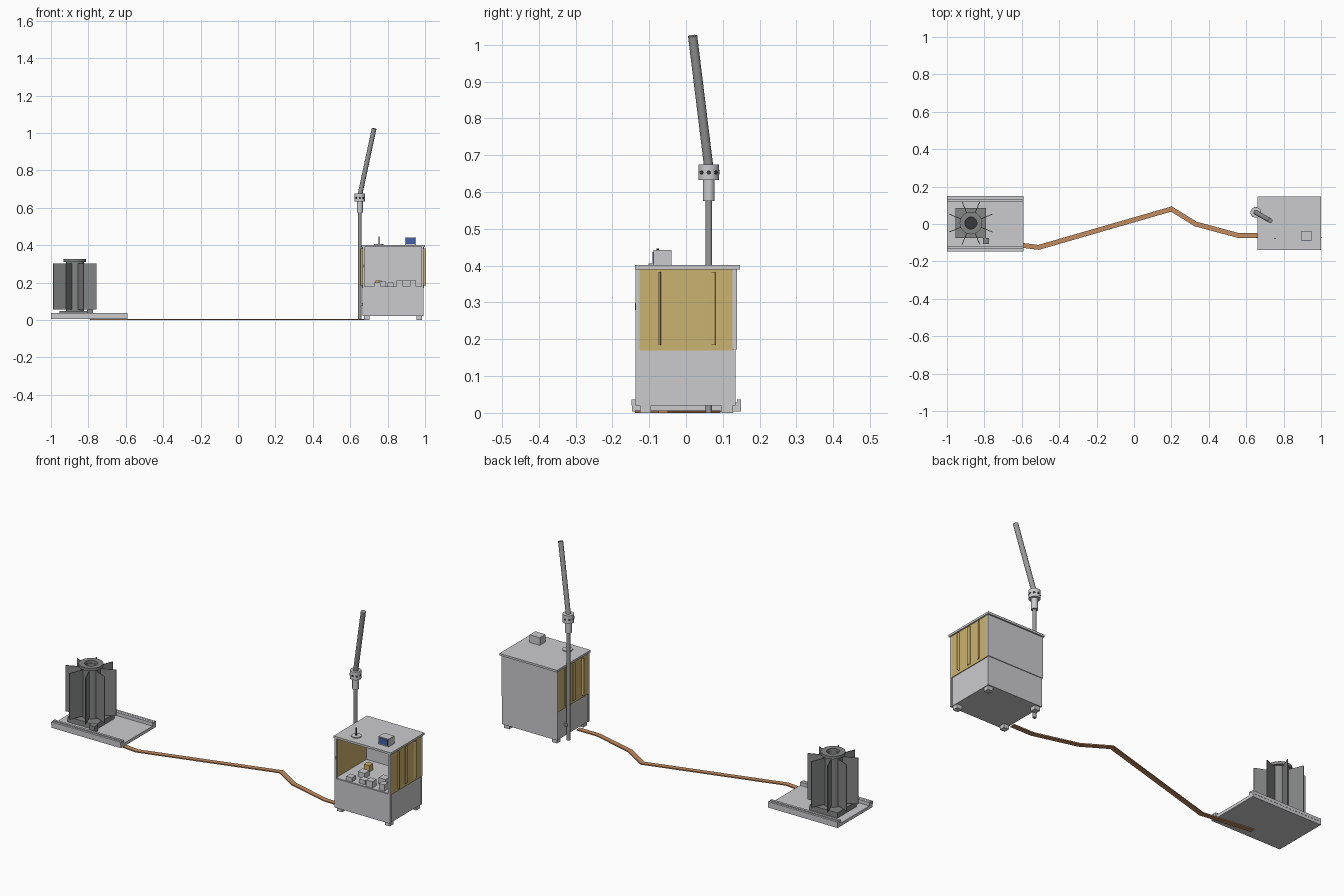
import bpy, bmesh, math
from mathutils import Vector

cube = bpy.data.objects.get("Cube")
if cube:
    bpy.data.objects.remove(cube, do_unlink=True)


def material(name, *rgb):
    m = bpy.data.materials.new(name)
    m.use_nodes = True
    m.diffuse_color = (*rgb, 1)
    m.node_tree.nodes["Principled BSDF"].inputs["Base Color"].default_value = (*rgb, 1)
    return m


LIGHT = material("light grey", 0.6, 0.6, 0.62)
STEEL = material("steel grey", 0.32, 0.32, 0.32)
FIN = material("fin grey", 0.23, 0.235, 0.235)
DARK = material("dark grey", 0.04, 0.04, 0.045)
WOOD = material("yellow panel", 0.6, 0.45, 0.16)
COPPER = material("copper", 0.54, 0.26, 0.12)
BLUE = material("screen blue", 0.06, 0.12, 0.4)


def finish(name, bm, mat):
    bmesh.ops.recalc_face_normals(bm, faces=bm.faces)
    me = bpy.data.meshes.new(name)
    bm.to_mesh(me)
    bm.free()
    me.materials.append(mat)
    ob = bpy.data.objects.new(name, me)
    bpy.context.collection.objects.link(ob)
    return ob


def box(name, x, y, z, mat, turn=0):
    """Box from (low, high) ranges, turned about its own vertical axis."""
    bm = bmesh.new()
    bmesh.ops.create_cube(bm, size=1)
    ob = finish(name, bm, mat)
    ob.location = [(r[0] + r[1]) / 2 for r in (x, y, z)]
    ob.scale = [r[1] - r[0] for r in (x, y, z)]
    ob.rotation_euler.z = turn
    return ob


def mid(c, half):
    return (c - half, c + half)


def smooth(ob):
    bpy.ops.object.select_all(action="DESELECT")
    ob.select_set(True)
    bpy.context.view_layer.objects.active = ob
    bpy.ops.object.shade_smooth_by_angle()


def rod(name, a, b, r, mat, sides=24):
    a, b = Vector(a), Vector(b)
    bm = bmesh.new()
    bmesh.ops.create_cone(bm, cap_ends=True, segments=sides, radius1=r, radius2=r,
                          depth=(b - a).length)
    ob = finish(name, bm, mat)
    ob.location = (a + b) / 2
    ob.rotation_euler = (b - a).to_track_quat("Z", "Y").to_euler()
    smooth(ob)
    return ob


def lathe(name, profile, centre, mat, sides=32):
    """Closed ring profile of (radius, z) points spun about a vertical axis."""
    bm = bmesh.new()
    vs = [bm.verts.new((r, 0, z)) for r, z in profile]
    edges = [bm.edges.new((vs[i - 1], vs[i])) for i in range(len(vs))]
    bmesh.ops.spin(bm, geom=vs + edges, cent=(0, 0, 0), axis=(0, 0, 1),
                   angle=math.tau, steps=sides)
    bmesh.ops.remove_doubles(bm, verts=bm.verts, dist=1e-5)
    ob = finish(name, bm, mat)
    ob.location = (*centre, 0)
    smooth(ob)


# Ground conductor strip with mitred bends
path = [Vector(p) for p in ((-0.79, -0.09), (-0.51, -0.125), (0.2, 0.08),
                            (0.33, 0.0), (0.56, -0.062), (0.68, -0.062))]
bm = bmesh.new()
rows = []
for i, p in enumerate(path):
    d0 = (p - path[i - 1]).normalized() if i else (path[1] - p).normalized()
    d1 = (path[i + 1] - p).normalized() if i + 1 < len(path) else d0
    t = (d0 + d1).normalized()
    n = Vector((-t.y, t.x)) * 0.013 / t.dot(d0)
    rows.append([bm.verts.new((*(p + n * s), z))
                 for s, z in ((1, 0), (-1, 0), (-1, 0.006), (1, 0.006))])
for a, b in zip(rows, rows[1:]):
    for k in range(4):
        bm.faces.new((a[k - 1], a[k], b[k], b[k - 1]))
bm.faces.new(rows[0])
bm.faces.new(rows[-1])
finish("conductor_strip", bm, COPPER)

# Base plate with stepped double rails
BX = (-1.0, -0.59)
box("base_plate", BX, (-0.146, 0.149), (0.004, 0.02), LIGHT)
for side, s in (("front", -1), ("back", 1)):
    for part, near, far, top in (("inner", 0.12, 0.133, 0.038), ("web", 0.133, 0.138, 0.028),
                                 ("outer", 0.138, 0.149, 0.036)):
        y = sorted((s * near + 0.001, s * far + 0.001))
        box(f"{side}_rail_{part}", BX, y, (0.02, top), LIGHT)

# Finned column
CX, CY = -0.872, 0.005
box("column_foot", mid(CX, 0.082), mid(CY, 0.08), (0.02, 0.048), FIN)
lathe("column_core", [(0.03, 0.048), (0.048, 0.048), (0.048, 0.31), (0.03, 0.31)], (CX, CY), FIN)
lathe("column_collar", [(0.032, 0.31), (0.06, 0.31), (0.06, 0.325), (0.032, 0.325)], (CX, CY), FIN)
rod("column_bore", (CX, CY, 0.05), (CX, CY, 0.29), 0.031, DARK)
for k in range(8):
    a = math.radians(22.5 + 45 * k)
    c, s = math.cos(a) * 0.085, math.sin(a) * 0.085
    box("cooling_fin", mid(CX + c, 0.04), mid(CY + s, 0.002), (0.055, 0.302), FIN, a)
box("junction_box", mid(-0.79, 0.016), mid(-0.09, 0.016), (0.02, 0.055), FIN)

# Cabinet shell
X0, X1 = 0.666, 0.992
box("cabinet_roof", (0.66, 1.0), (-0.138, 0.146), (0.39, 0.401), LIGHT)
box("cabinet_lower", (X0 + 0.003, X1 - 0.003), (-0.13, 0.13), (0.02, 0.172), LIGHT)
box("lower_front_panel", (X0, X1), (-0.136, -0.13), (0.02, 0.176), LIGHT)
box("lower_back_panel", (X0, X1), (0.13, 0.134), (0.02, 0.172), LIGHT)
box("cabinet_floor", (X0, X1), (-0.132, 0.132), (0.172, 0.178), LIGHT)
box("upper_back_panel", (X0 - 0.002, X1 + 0.002), (0.126, 0.138), (0.172, 0.39), LIGHT)
for name, x, out in (("right", X0, -1), ("left", X1, 1)):
    box(name + "_front_post", mid(x - out * 0.005, 0.006), (-0.137, -0.125), (0.02, 0.39), LIGHT)
    box(name + "_side_panel", mid(x - out * 0.002, 0.003), (-0.126, 0.126), (0.17, 0.39), WOOD)
    # Vertical slats on each side
    for y, turn in ((-0.07, 75), (0, 0), (0.07, -25)):
        box(name + "_slat", mid(x + out * 0.003, 0.002), mid(y, 0.01), (0.184, 0.383),
            WOOD, math.radians(turn * out))
    for y in (-0.11, 0.112):
        rx = x - out * 0.022
        box(name + "_foot", mid(rx, 0.015), mid(y, 0.015), (0.0, 0.02), LIGHT)
box("door_latch", (0.672, 0.677), (-0.139, -0.135), (0.28, 0.297), DARK)

# Instruments on the cabinet floor
for x, y, half, top, mat in ((0.745, -0.11, 0.017, 0.2, LIGHT), (0.77, -0.04, 0.02, 0.206, LIGHT),
                             (0.865, -0.11, 0.018, 0.212, LIGHT), (0.9, -0.05, 0.02, 0.212, LIGHT),
                             (0.935, -0.108, 0.016, 0.212, LIGHT), (0.815, -0.1, 0.017, 0.2, LIGHT),
                             (0.75, 0.03, 0.016, 0.212, WOOD)):
    box("instrument", mid(x, half), mid(y, half), (0.178, top), mat)

# Roof display and antenna
box("display_box", (0.892, 0.952), (-0.088, -0.04), (0.4, 0.442), LIGHT)
box("display_screen", (0.897, 0.947), (-0.091, -0.088), (0.406, 0.437), BLUE)
rod("antenna_base", (0.753, -0.077, 0.4), (0.753, -0.077, 0.406), 0.025, LIGHT)
rod("antenna", (0.753, -0.077, 0.405), (0.753, -0.077, 0.446), 0.003, DARK, 12)

# Mast with collar, pivot ring and tilted tube
PX, PY = 0.651, 0.062
rod("mast", (PX, PY, 0), (PX, PY, 0.58), 0.009, STEEL)
box("mast_bracket", (PX, 0.67), mid(PY, 0.012), (0.075, 0.09), STEEL)
rod("mast_sleeve", (PX, PY, 0.575), (PX, PY, 0.64), 0.016, LIGHT)
rod("pivot_ring", (PX, PY, 0.632), (PX, PY, 0.675), 0.028, LIGHT)
for k in range(8):
    a = math.tau * k / 8
    d = Vector((math.cos(a), math.sin(a), 0))
    c = Vector((PX, PY, 0.653))
    rod("ring_hole", c + d * 0.02, c + d * 0.0285, 0.006, DARK, 12)
rod("tilted_tube", (PX, PY, 0.665), (0.728, 0.018, 1.024), 0.0125, STEEL)
